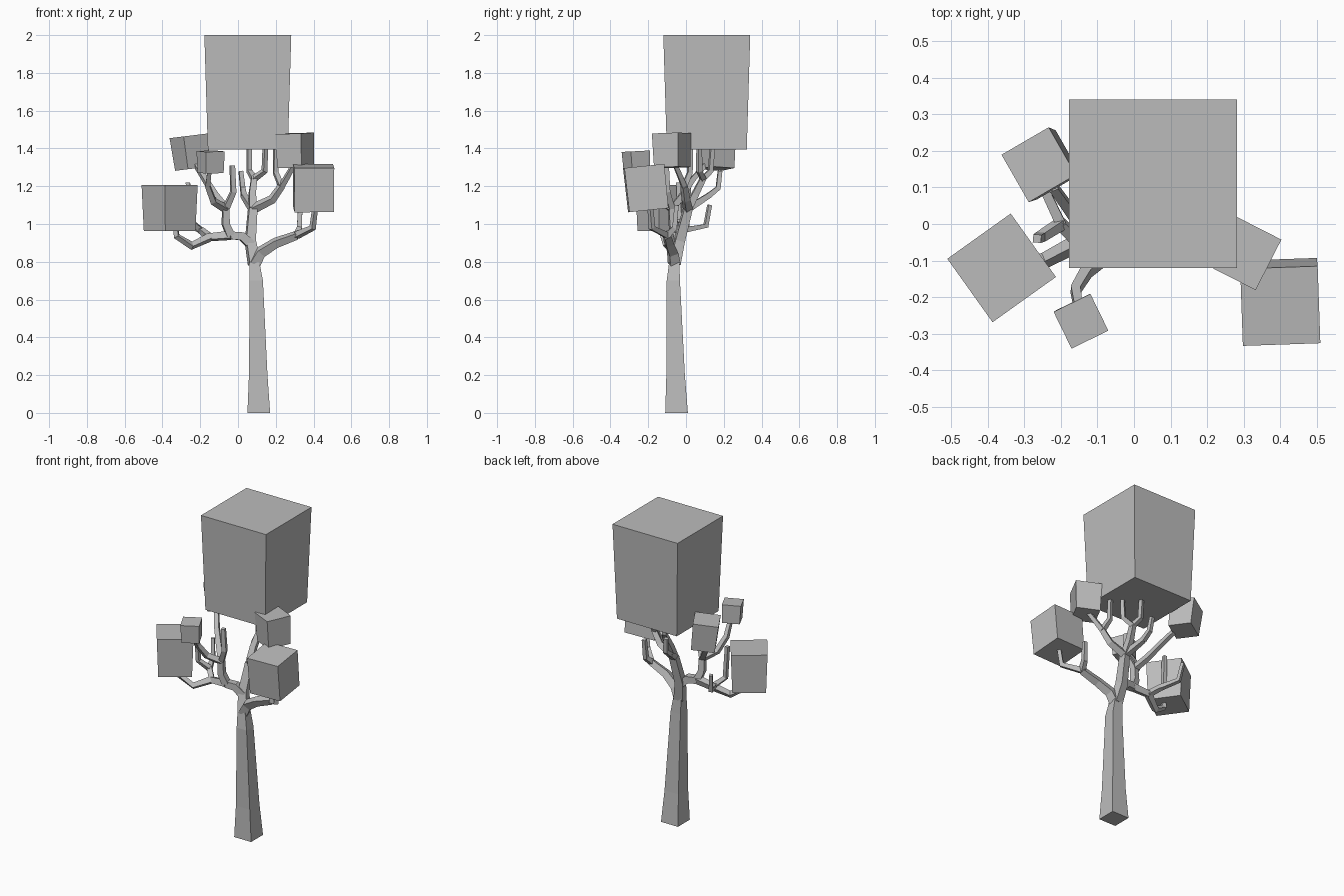
import bpy
import bmesh
from math import radians
from mathutils import Euler, Vector

# Remove the default cube only
default_cube = bpy.data.objects.get("Cube")
if default_cube:
    bpy.data.objects.remove(default_cube, do_unlink=True)

# One plain grey material for the whole tree
GREY = (0.5, 0.5, 0.5, 1)
grey = bpy.data.materials.new("plain_grey")
grey.use_nodes = True
grey.diffuse_color = GREY
shader = grey.node_tree.nodes["Principled BSDF"]
shader.inputs["Base Color"].default_value = GREY


def finish(name, bm):
    """Turn a bmesh into a flat shaded grey object."""
    bmesh.ops.recalc_face_normals(bm, faces=bm.faces)
    mesh = bpy.data.meshes.new(name)
    bm.to_mesh(mesh)
    bm.free()
    mesh.materials.append(grey)
    obj = bpy.data.objects.new(name, mesh)
    bpy.context.collection.objects.link(obj)
    return obj


def skin_rings(name, rings):
    """Skin a row of four-cornered rings and close both ends."""
    bm = bmesh.new()
    loops = [[bm.verts.new(corner) for corner in ring] for ring in rings]
    for low, high in zip(loops, loops[1:]):
        for i in range(4):
            j = (i + 1) % 4
            bm.faces.new((low[i], low[j], high[j], high[i]))
    bm.faces.new(loops[0])
    bm.faces.new(loops[-1])
    return finish(name, bm)


def square(centre, side, up, half):
    """Corners of a square ring around a centre point."""
    return [centre + half * (side + up), centre + half * (up - side),
            centre - half * (side + up), centre + half * (side - up)]


def branch(name, start, end, *path):
    """Sweep a square section along a path, tapering from start to end."""
    points = [Vector(p) for p in path]
    last = len(points) - 1
    side = Vector((1, 0.2, 0))
    rings = []
    for i, point in enumerate(points):
        before = (point - points[max(i - 1, 0)]).normalized()
        after = (points[min(i + 1, last)] - point).normalized()
        along = (before + after).normalized()
        side = side - along * side.dot(along)
        if side.length < 0.3:
            side = along.cross(Vector((0, 1, 0)))
        side.normalize()
        half = start + (end - start) * i / last
        rings.append(square(point, side, along.cross(side), half))
    return skin_rings(name, rings)


def foliage(name, centre, width, height, turn=0, lean=(0, 0), taper=0.92):
    """A leaf block, a little narrower at its base."""
    bm = bmesh.new()
    bmesh.ops.create_cube(bm, size=1)
    rotation = Euler((radians(lean[0]), radians(lean[1]), 0)).to_matrix()
    spin = Euler((0, 0, radians(turn))).to_matrix()
    for v in bm.verts:
        scale = width * (taper if v.co.z < 0 else 1)
        local = Vector((v.co.x * scale, v.co.y * scale, v.co.z * height))
        v.co = rotation @ (spin @ local) + Vector(centre)
    return finish(name, bm)


# Trunk with a flared foot
X, Y = Vector((1, 0, 0)), Vector((0, 1, 0))
trunk_profile = [((0.11, -0.05, 0), 0.06), ((0.107, -0.055, 0.2), 0.049),
                 ((0.097, -0.067, 0.7), 0.035), ((0.086, -0.062, 0.8), 0.027)]
skin_rings("trunk", [square(Vector(c), X, Y, h) for c, h in trunk_profile])

# Joints where branches divide
fork = (0.086, -0.062, 0.79)
bend = (0.065, -0.035, 0.91)
crown_joint = (0.078, 0.01, 1.08)
right_joint = (0.31, -0.1, 0.94)
left_joint = (-0.04, -0.06, 0.94)
upper_left_joint = (-0.065, -0.075, 1.08)
lower_left_joint = (-0.15, -0.05, 0.93)
upper_right_joint = (0.23, -0.01, 1.2)
centre_joint = (0.085, 0.09, 1.24)
back_joint = (0.03, 0.12, 1.15)
twig_joint = (-0.2, 0, 0.97)

# Main limbs
branch("main_limb", 0.029, 0.022, fork, bend, crown_joint)
branch("right_limb", 0.028, 0.018, fork, (0.12, -0.07, 0.85),
       (0.2, -0.09, 0.9), right_joint)
branch("left_limb", 0.024, 0.02, (0.07, -0.04, 0.89), (0.02, -0.05, 0.935),
       left_joint)
branch("lower_left_limb", 0.02, 0.017, left_joint, lower_left_joint)
branch("upper_left_limb", 0.021, 0.017, left_joint, (-0.065, -0.07, 1),
       upper_left_joint)
branch("upper_right_limb", 0.02, 0.015, crown_joint, (0.18, 0, 1.13),
       upper_right_joint)
branch("centre_limb", 0.02, 0.015, crown_joint, (0.075, 0.05, 1.16),
       centre_joint)
branch("back_limb", 0.018, 0.014, crown_joint, back_joint)

# Twigs of the right limb
branch("right_inner_twig", 0.016, 0.011, right_joint, (0.325, -0.06, 0.98),
       (0.33, -0.05, 1.1))
branch("right_outer_twig", 0.016, 0.011, right_joint, (0.395, -0.18, 0.98),
       (0.41, -0.19, 1.1))

# Twigs of the lower left limb
branch("left_low_twig", 0.018, 0.011, lower_left_joint, (-0.245, -0.1, 0.885),
       (-0.325, -0.12, 0.935), (-0.33, -0.12, 1))
branch("left_side_limb", 0.016, 0.014, lower_left_joint, twig_joint)
branch("left_side_twig", 0.014, 0.011, twig_joint, (-0.255, -0.035, 1.02),
       (-0.265, -0.04, 1.22))
branch("left_back_twig", 0.014, 0.01, twig_joint, (-0.25, 0.105, 0.99),
       (-0.265, 0.125, 1.1))

# Twigs of the upper left limb
branch("left_front_twig", 0.017, 0.011, upper_left_joint, (-0.13, -0.13, 1.12),
       (-0.16, -0.18, 1.2), (-0.15, -0.24, 1.29))
branch("left_rear_twig", 0.017, 0.012, upper_left_joint, (-0.12, -0.02, 1.15),
       (-0.17, 0.03, 1.23), (-0.22, 0.1, 1.31))
branch("left_top_twig", 0.016, 0.012, upper_left_joint, (-0.025, -0.1, 1.17),
       (-0.03, -0.105, 1.31))

# Twigs of the upper limbs
branch("right_front_twig", 0.014, 0.011, upper_right_joint,
       (0.26, -0.03, 1.25), (0.3, -0.06, 1.32))
branch("right_top_twig", 0.014, 0.011, upper_right_joint, (0.2, 0.02, 1.27),
       (0.2, 0.025, 1.41))
branch("centre_right_twig", 0.014, 0.011, centre_joint, (0.14, 0.07, 1.28),
       (0.145, 0.07, 1.41))
branch("centre_left_twig", 0.014, 0.011, centre_joint, (0.06, 0.13, 1.28),
       (0.06, 0.14, 1.41))
branch("back_right_twig", 0.014, 0.011, back_joint, (0.025, 0.17, 1.19),
       (0.015, 0.18, 1.28))

# Foliage blocks
foliage("crown_foliage", (0.052, 0.11, 1.697), 0.46, 0.606)
foliage("right_foliage", (0.4, -0.212, 1.19), 0.212, 0.235, 2, (6, 0), 0.98)
foliage("upper_right_foliage", (0.302, -0.075, 1.39), 0.155, 0.18, -27, (1, -2))
foliage("left_foliage", (-0.362, -0.12, 1.085), 0.213, 0.245, 35.5)
foliage("rear_left_foliage", (-0.25, 0.162, 1.38), 0.15, 0.175, 30, (0, -7))
foliage("front_left_foliage", (-0.145, -0.263, 1.328), 0.112, 0.115, 26, (3, 0))
